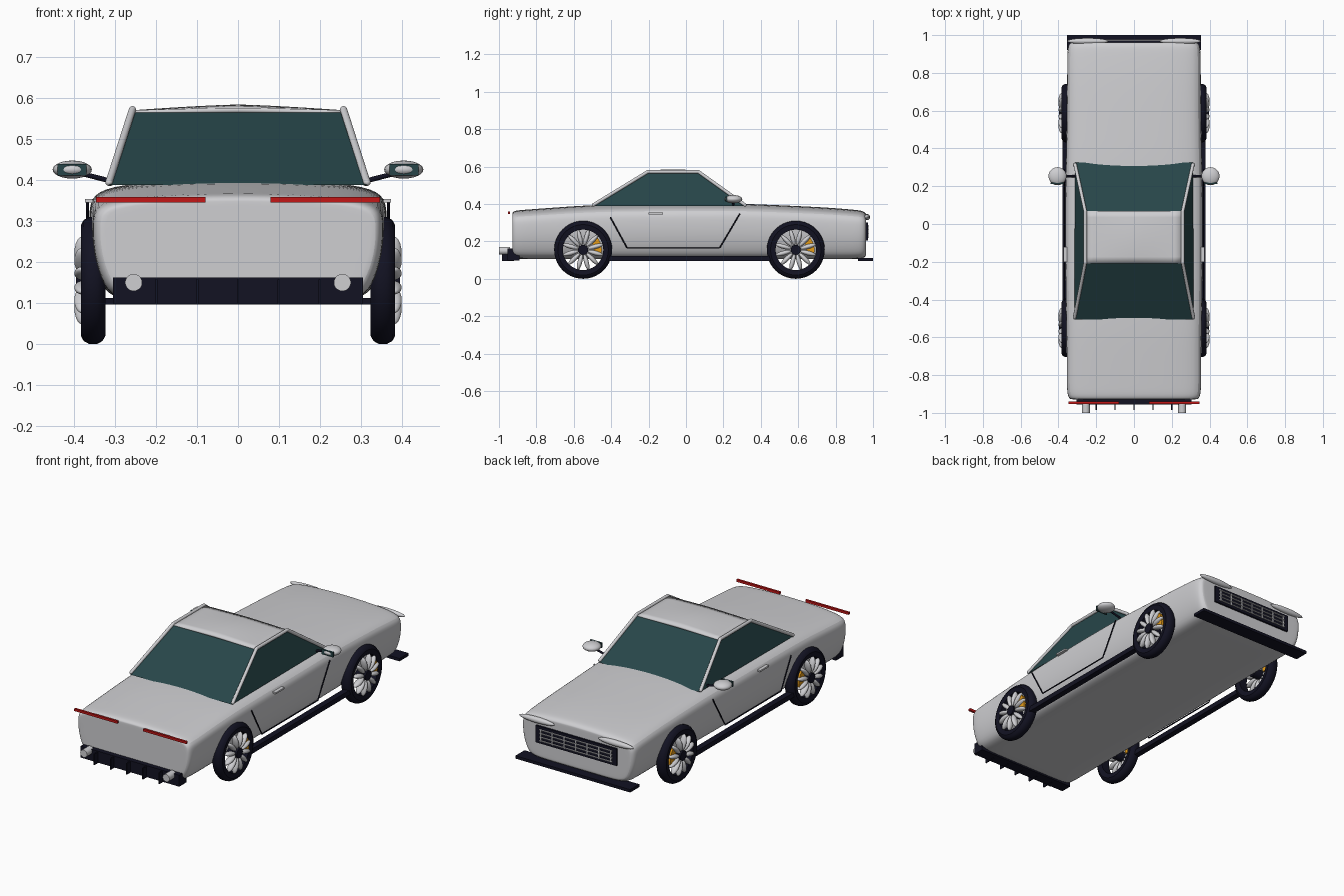
import bpy, bmesh, math
from mathutils import Vector, Matrix

if "Cube" in bpy.data.objects:
    bpy.data.objects.remove(bpy.data.objects["Cube"])


def material(name, rgb):
    m = bpy.data.materials.new(name)
    m.diffuse_color = (*rgb, 1)
    m.use_nodes = True
    m.node_tree.nodes["Principled BSDF"].inputs["Base Color"].default_value = m.diffuse_color
    return m


SILVER = material("silver_paint", (0.62, 0.62, 0.64))
GLASS = material("teal_glass", (0.02, 0.06, 0.066))
BLACK = material("navy_black", (0.006, 0.006, 0.016))
RED = material("red_light", (0.55, 0.008, 0.008))
ORANGE = material("orange_caliper", (0.85, 0.36, 0.01))


def finish(name, bm, mat, smooth=None):
    bmesh.ops.recalc_face_normals(bm, faces=bm.faces)
    me = bpy.data.meshes.new(name)
    bm.to_mesh(me)
    bm.free()
    me.materials.append(mat)
    ob = bpy.data.objects.new(name, me)
    bpy.context.collection.objects.link(ob)
    if smooth:
        bpy.ops.object.select_all(action='DESELECT')
        bpy.context.view_layer.objects.active = ob
        ob.select_set(True)
        bpy.ops.object.shade_smooth_by_angle(angle=math.radians(smooth))
    return ob


def add_box(bm, lo, hi):
    lo, hi = Vector(lo), Vector(hi)
    mat = Matrix.Translation((lo + hi) / 2) @ Matrix.Diagonal((*(hi - lo), 1))
    bmesh.ops.create_cube(bm, size=1, matrix=mat)


def box(name, lo, hi, mat):
    bm = bmesh.new()
    add_box(bm, lo, hi)
    return finish(name, bm, mat)


def add_rod(bm, a, b, r, segs=12):
    a, b = Vector(a), Vector(b)
    rot = (b - a).to_track_quat('Z', 'Y').to_matrix().to_4x4()
    bmesh.ops.create_cone(bm, cap_ends=True, segments=segs, radius1=r, radius2=r,
                          depth=(b - a).length, matrix=Matrix.Translation((a + b) / 2) @ rot)


def rod(name, a, b, r, mat, segs=12):
    bm = bmesh.new()
    add_rod(bm, a, b, r, segs)
    return finish(name, bm, mat, 40)


def add_ball(bm, c, size, rot=Matrix()):
    bmesh.ops.create_uvsphere(bm, u_segments=20, v_segments=12, radius=1,
                              matrix=Matrix.Translation(c) @ rot @ Matrix.Diagonal((*size, 1)))


def ball(name, c, size, mat):
    bm = bmesh.new()
    add_ball(bm, c, size)
    return finish(name, bm, mat, 60)


# Body shell: lofted cross-sections (y, half width, bottom z, top z)
stations = [(-0.928, 0.335, 0.125, 0.352), (-0.918, 0.352, 0.108, 0.366), (-0.86, 0.358, 0.105, 0.370),
            (-0.7, 0.357, 0.105, 0.382), (-0.5, 0.36, 0.105, 0.396), (-0.2, 0.365, 0.105, 0.402),
            (0.1, 0.365, 0.105, 0.403), (0.3, 0.362, 0.105, 0.403), (0.5, 0.357, 0.105, 0.394),
            (0.75, 0.355, 0.105, 0.383), (0.9, 0.355, 0.105, 0.370), (0.95, 0.35, 0.108, 0.364),
            (0.962, 0.33, 0.125, 0.348)]
half = [(0.45, 0), (0.83, 0), (0.92, 0.13), (0.99, 0.42), (1.0, 0.72), (0.98, 0.88), (0.80, 0.955), (0.4, 0.99)]
section = [(0, 0)] + half + [(0, 1)] + [(-x, z) for x, z in reversed(half)]
bm = bmesh.new()
rings = [[bm.verts.new((u * w, y, zb + v * (zt - zb))) for u, v in section] for y, w, zb, zt in stations]
n = len(section)
for r0, r1 in zip(rings, rings[1:]):
    for i in range(n):
        bm.faces.new((r0[i], r0[(i + 1) % n], r1[(i + 1) % n], r1[i]))
for ring in (rings[0], rings[-1]):
    cap = bm.faces.new(ring)
    bmesh.ops.inset_region(bm, faces=[cap], thickness=0.02)
body = finish("body_shell", bm, SILVER, 60)
sub = body.modifiers.new("rounding", 'SUBSURF')
sub.levels = sub.render_levels = 2

# Glass greenhouse
bm = bmesh.new()
top = [(-0.256, -0.205, 0.567), (0.256, -0.205, 0.567), (0.256, 0.067, 0.567), (-0.256, 0.067, 0.567)]
low = [(-0.316, -0.505, 0.388), (0.316, -0.505, 0.388), (0.312, 0.325, 0.388), (-0.312, 0.325, 0.388)]
t = [bm.verts.new(p) for p in top]
b = [bm.verts.new(p) for p in low]
bm.faces.new(t)
bm.faces.new(b)
for i in range(4):
    bm.faces.new((b[i], b[(i + 1) % 4], t[(i + 1) % 4], t[i]))
finish("cabin_glass", bm, GLASS)

# Crowned roof panel
bm = bmesh.new()
bmesh.ops.create_grid(bm, x_segments=12, y_segments=8, size=1)
for v in bm.verts:
    u, w = v.co.x, v.co.y
    v.co = (u * 0.258, -0.069 + w * 0.139, 0.571 + 0.014 * (1 - abs(u) ** 1.3) * (1 - 0.6 * w * w))
roof = finish("roof_panel", bm, SILVER, 50)
sol = roof.modifiers.new("thickness", 'SOLIDIFY')
sol.thickness, sol.offset = 0.012, -1

# Splitter, rear diffuser and its fins
box("front_splitter", (-0.355, 0.92, 0.096), (0.355, 1.0, 0.112), BLACK)
box("rear_diffuser", (-0.305, -0.955, 0.098), (0.305, -0.89, 0.162), BLACK)
bm = bmesh.new()
for i in range(-2, 3):
    add_box(bm, (i * 0.1 - 0.003, -0.985, 0.096), (i * 0.1 + 0.003, -0.92, 0.158))
finish("diffuser_fins", bm, BLACK)

# Grille: dark plate and frame with a silver lattice
box("grille_plate", (-0.25, 0.94, 0.205), (0.25, 0.972, 0.3), BLACK)
bm = bmesh.new()
for i in range(4):
    z = 0.222 + i * 0.0203
    add_box(bm, (-0.225, 0.965, z - 0.0025), (0.225, 0.978, z + 0.0025))
for i in range(7):
    x = -0.216 + i * 0.072
    add_box(bm, (x - 0.003, 0.965, 0.218), (x + 0.003, 0.977, 0.287))
finish("grille_lattice", bm, SILVER)


def wheel(name, s, y):
    centre = Matrix.Translation((0, y, 0.155))
    # Tire: turned profile of (radius, x)
    prof = [(0.108, 0.329), (0.135, 0.324), (0.148, 0.331), (0.155, 0.344),
            (0.155, 0.364), (0.148, 0.377), (0.135, 0.384), (0.108, 0.379)]
    bm = bmesh.new()
    N = 40
    loops = [[bm.verts.new(centre @ Vector((s * x, r * math.cos(a), r * math.sin(a)))) for r, x in prof]
             for a in (2 * math.pi * k / N for k in range(N))]
    m = len(prof)
    for k in range(N):
        p, q = loops[k], loops[(k + 1) % N]
        for j in range(m):
            bm.faces.new((p[j], p[(j + 1) % m], q[(j + 1) % m], q[j]))
    finish(name + "_tire", bm, BLACK, 35)
    # Twelve rounded spokes
    bm = bmesh.new()
    for k in range(12):
        rot = Matrix.Rotation(2 * math.pi * (k + 0.5) / 12, 4, 'X')
        add_ball(bm, centre @ rot @ Vector((s * 0.381, 0.068, 0)), (0.019, 0.043, 0.0125), rot)
    finish(name + "_spokes", bm, SILVER, 60)
    rod(name + "_hub", (s * 0.325, y, 0.155), (s * 0.396, y, 0.155), 0.027, BLACK, 16)
    # Brake caliper: arc block on the forward upper side
    bm = bmesh.new()
    arc = [math.radians(-12 + 13 * k) for k in range(5)]
    strips = [[bm.verts.new(centre @ Vector((s * x, r * math.cos(a), r * math.sin(a))))
               for r, x in ((0.058, 0.35), (0.1, 0.35), (0.1, 0.384), (0.058, 0.384))] for a in arc]
    for p, q in zip(strips, strips[1:]):
        for j in range(4):
            bm.faces.new((p[j], p[(j + 1) % 4], q[(j + 1) % 4], q[j]))
    bm.faces.new(strips[0])
    bm.faces.new(strips[-1])
    finish(name + "_caliper", bm, ORANGE)


# Everything that repeats on both sides
for s, side in ((1, "right"), (-1, "left")):
    wheel(side + "_rear_wheel", s, -0.55)
    wheel(side + "_front_wheel", s, 0.587)

    # Roof pillars and rails
    bm = bmesh.new()
    path = [(s * 0.315, -0.495, 0.395), (s * 0.258, -0.205, 0.572), (s * 0.258, 0.067, 0.572), (s * 0.312, 0.315, 0.395)]
    for a, c in zip(path, path[1:]):
        add_rod(bm, a, c, 0.009)
    for p in path:
        add_ball(bm, p, (0.009, 0.009, 0.009))
    finish(side + "_roof_pillars", bm, SILVER, 50)

    # Door seam, handle and sill
    bm = bmesh.new()
    seam = [(-0.405, 0.33), (-0.315, 0.165), (0.18, 0.165), (0.288, 0.348)]
    for (y0, z0), (y1, z1) in zip(seam, seam[1:]):
        add_rod(bm, (s * 0.368, y0, z0), (s * 0.368, y1, z1), 0.0035, 8)
    finish(side + "_door_seam", bm, BLACK)
    box(side + "_door_handle", (s * 0.355, -0.2, 0.345), (s * 0.374, -0.123, 0.354), SILVER)
    box(side + "_sill", (s * 0.345, -0.43, 0.095), (s * 0.378, 0.46, 0.122), BLACK)

    # Mirror housing, its glass and its arm
    ball(side + "_mirror", (s * 0.405, 0.253, 0.426), (0.048, 0.048, 0.022), SILVER)
    box(side + "_mirror_glass", (s * 0.37, 0.211, 0.411), (s * 0.441, 0.219, 0.44), GLASS)
    rod(side + "_mirror_arm", (s * 0.3, 0.253, 0.395), (s * 0.385, 0.253, 0.417), 0.006, BLACK)

    # Lights and exhaust
    ball(side + "_headlight", (s * 0.245, 0.968, 0.33), (0.11, 0.016, 0.016), SILVER)
    box(side + "_tail_light", (s * 0.08, -0.952, 0.346), (s * 0.347, -0.94, 0.359), RED)
    rod(side + "_exhaust", (s * 0.255, -1.0, 0.15), (s * 0.255, -0.94, 0.15), 0.021, SILVER, 20)
